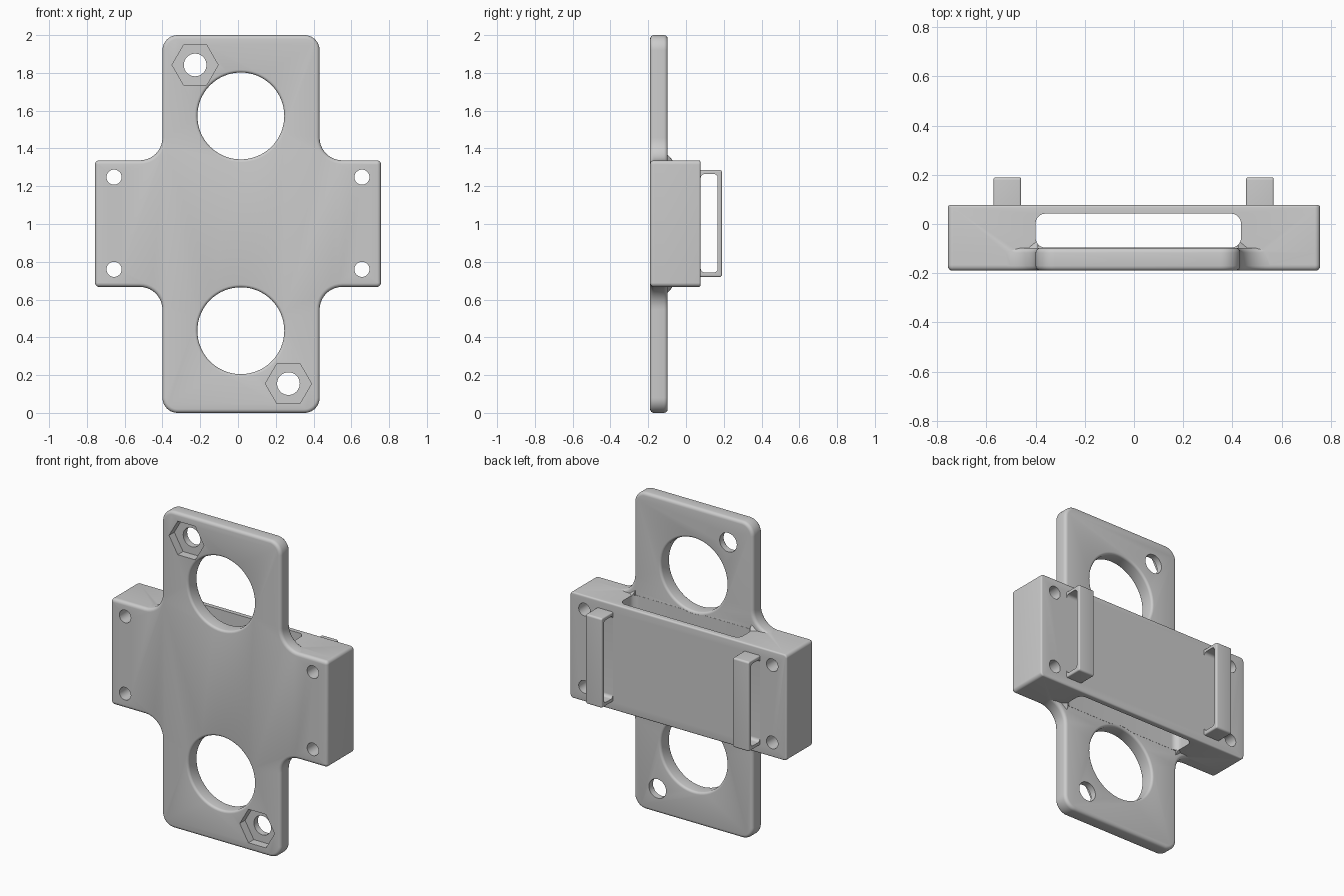
import bpy, bmesh
from math import sin, cos, pi
from mathutils import Vector

if "Cube" in bpy.data.objects:
    bpy.data.objects.remove(bpy.data.objects["Cube"], do_unlink=True)

grey = bpy.data.materials.new("plain grey")
grey.use_nodes = True
COLOUR = (0.6, 0.6, 0.6, 1)
grey.diffuse_color = COLOUR
grey.node_tree.nodes["Principled BSDF"].inputs["Base Color"].default_value = COLOUR

# Ways to place a flat (a, b) outline at depth d
FRONT = lambda a, b, d: (a, d, b)
SIDE = lambda a, b, d: (d, a, b)
TOP = lambda a, b, d: (a, b, d)


def outline(corners, inset=0.0, steps=10):
    """Counter-clockwise right-angled outline with rounded corners (a, b, radius)."""
    pts = []
    for i, (a, b, r) in enumerate(corners):
        p = Vector((a, b))
        u = (p - Vector(corners[i - 1][:2])).normalized()
        v = (Vector(corners[(i + 1) % len(corners)][:2]) - p).normalized()
        convex = u.cross(v) > 0
        p += inset * (Vector((-u.y, u.x)) + Vector((-v.y, v.x)))
        r = max(r - inset if convex else r + inset, 0.002)
        c = p - u * r + v * r
        for k in range(steps + 1):
            t = k / steps * pi / 2
            pts.append(c + r * (u * sin(t) - v * cos(t)))
    return pts


def rect(a0, a1, b0, b1, r):
    return [(a0, b0, r), (a1, b0, r), (a1, b1, r), (a0, b1, r)]


def circle(a, b, r, n=64):
    return [Vector((a + r * cos(2 * pi * k / n), b + r * sin(2 * pi * k / n))) for k in range(n)]


def loft(name, place, rings):
    """Solid through rings of (depth, points)."""
    bm = bmesh.new()
    loops = [[bm.verts.new(place(p.x, p.y, d)) for p in pts] for d, pts in rings]
    for lo, hi in zip(loops, loops[1:]):
        for i in range(len(lo)):
            j = (i + 1) % len(lo)
            bm.faces.new((lo[i], lo[j], hi[j], hi[i]))
    bm.faces.new(loops[0])
    bm.faces.new(loops[-1])
    bmesh.ops.recalc_face_normals(bm, faces=bm.faces)
    return to_object(name, bm)


def to_object(name, bm):
    mesh = bpy.data.meshes.new(name)
    bm.to_mesh(mesh)
    bm.free()
    mesh.materials.append(grey)
    ob = bpy.data.objects.new(name, mesh)
    bpy.context.collection.objects.link(ob)
    return ob


def rounded(name, place, corners, d0, d1, r0, r1):
    """Extrusion whose two rims are rounded by r0 and r1."""
    arc = [k / 4 * pi / 2 for k in range(5)]
    rings = [(d0 + r0 * (1 - sin(t)), outline(corners, r0 * (1 - cos(t)))) for t in reversed(arc)] if r0 else [(d0, outline(corners))]
    rings += [(d1 - r1 * (1 - sin(t)), outline(corners, r1 * (1 - cos(t)))) for t in arc] if r1 else [(d1, outline(corners))]
    return loft(name, place, rings)


def combine(ob, other, operation):
    mod = ob.modifiers.new("combine", "BOOLEAN")
    mod.object, mod.operation, mod.solver = other, operation, "EXACT"
    bpy.context.view_layer.objects.active = ob
    bpy.ops.object.modifier_apply(modifier=mod.name)
    bpy.data.objects.remove(other, do_unlink=True)


def smooth(ob):
    bpy.ops.object.select_all(action="DESELECT")
    ob.select_set(True)
    bpy.context.view_layer.objects.active = ob
    bpy.ops.object.shade_smooth_by_angle(angle=0.5)


FACE, PLATE_BACK, BACK = -0.19, -0.097, 0.077
W, L, R = 0.757, -0.40, 0.432       # arm half width, plate left and right
LOW, HIGH = 0.667, 1.337            # arm bottom and top
TIP, ARM, INNER = 0.08, 0.022, 0.12  # corner radii

# Cross-shaped front plate
cross = [(L, 0, TIP), (R, 0, TIP), (R, LOW, INNER), (W, LOW, ARM), (W, HIGH, ARM), (R, HIGH, INNER),
         (R, 2, TIP), (L, 2, TIP), (L, HIGH, INNER), (-W, HIGH, ARM), (-W, LOW, ARM), (L, LOW, INNER)]
body = rounded("bracket_body", FRONT, cross, FACE, PLATE_BACK, 0.02, 0.02)

# Thick cross block behind the plate
block = rounded("block", FRONT, rect(-W, W, LOW, HIGH, ARM), -0.165, BACK, 0, 0.01)
combine(body, block, "UNION")

# Small gussets where the plate meets the block
for edge, sx in ((L, -1), (R, 1)):
    for z, sz in ((LOW, -1), (HIGH, 1)):
        bm = bmesh.new()
        for dx, y, dz in ((-0.01, -0.12, 0.05), (-0.01, -0.12, -0.01), (0.07, -0.12, -0.01), (-0.01, -0.055, -0.01)):
            bm.verts.new((edge + sx * dx, y, z + sz * dz))
        bmesh.ops.convex_hull(bm, input=bm.verts)
        bmesh.ops.recalc_face_normals(bm, faces=bm.faces)
        combine(body, to_object("gusset", bm), "UNION")

# Strap slot running up through the block
slot = loft("slot", TOP, [(z, outline(rect(L, R + 0.003, -0.096, 0.042, 0.04))) for z in (0.5, 1.5)])
combine(body, slot, "DIFFERENCE")

# Large round openings with softened rims
for z in (0.435, 1.572):
    rim = 0.015
    arc = [k / 4 * pi / 2 for k in range(5)]
    rings = [(FACE - 0.02, circle(0.015, z, 0.23 + rim))]
    rings += [(FACE + rim * (1 - cos(t)), circle(0.015, z, 0.23 + rim * (1 - sin(t)))) for t in arc]
    rings += [(PLATE_BACK - rim * (1 - cos(t)), circle(0.015, z, 0.23 + rim * (1 - sin(t)))) for t in reversed(arc)]
    rings += [(PLATE_BACK + 0.02, circle(0.015, z, 0.23 + rim))]
    combine(body, loft("opening", FRONT, rings), "DIFFERENCE")

# Hexagonal nut pockets with bolt holes
for x, z in ((-0.227, 1.842), (0.267, 0.155)):
    combine(body, loft("pocket", FRONT, [(d, circle(x, z, 0.122, 6)) for d in (-0.3, -0.137)]), "DIFFERENCE")
    combine(body, loft("bolt_hole", FRONT, [(d, circle(x, z, 0.06, 40)) for d in (-0.3, 0)]), "DIFFERENCE")

# Corner screw holes
for x in (-0.656, 0.656):
    for z in (0.76, 1.248):
        combine(body, loft("screw_hole", FRONT, [(d, circle(x, z, 0.04, 32)) for d in (-0.3, 0.3)]), "DIFFERENCE")
smooth(body)

# Two strap loops on the back
for name, x in (("right_strap_loop", -0.515), ("left_strap_loop", 0.512)):
    loop = rounded(name, SIDE, rect(0.055, 0.19, 0.72, 1.286, 0.012), x - 0.056, x + 0.056, 0.008, 0.008)
    window = loft("window", SIDE, [(d, outline(rect(0.078, 0.168, 0.744, 1.264, 0.02))) for d in (x - 0.1, x + 0.1)])
    combine(loop, window, "DIFFERENCE")
    smooth(loop)
